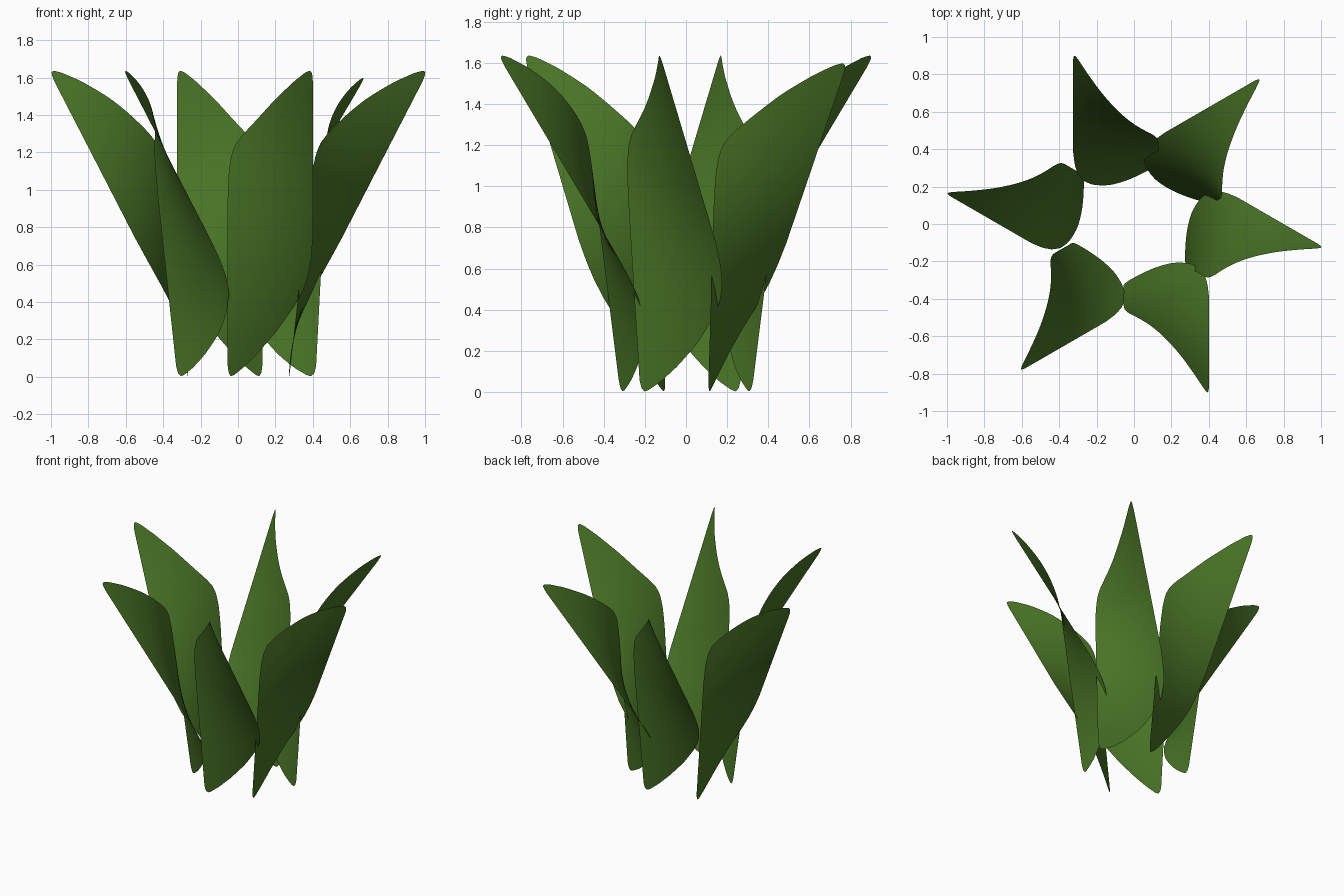
import bpy, math
from mathutils import Matrix, Vector

if "Cube" in bpy.data.objects:
    bpy.data.objects.remove(bpy.data.objects["Cube"])

green = bpy.data.materials.new("leaf_green")
green.diffuse_color = (0.066, 0.174, 0.019, 1)
green.use_nodes = True
green.node_tree.nodes["Principled BSDF"].inputs["Base Color"].default_value = green.diffuse_color

# Upper and lower leaf outline as (x, z), seen face on
UPPER = [(-.055, .95), (-.05, 1.09), (-.035, 1.19), (-.01, 1.25), (.03, 1.3), (.1, 1.375),
         (.2, 1.485), (.3, 1.58), (.36, 1.627), (.385, 1.637), (.396, 1.625), (.4, 1.58)]
LOWER = [(-.055, .06), (-.05, .02), (-.038, .003), (-.02, .01), (.03, .05), (.1, .12),
         (.2, .235), (.3, .375), (.345, .455), (.375, .54), (.392, .63), (.4, .74)]
X0, X1 = -.055, .4
COLS, ROWS = 40, 24

# Lean of the blade edges: left start, left slope, right start, right slope, cup
COMMON = (-.32, -.125, .06, -.595, 1)
STEEP = (-.32, -.06, .2, -.68, .5)


def lookup(points, x):
    """Interpolate an outline at x."""
    for (xa, za), (xb, zb) in zip(points, points[1:]):
        if x <= xb:
            return za + (zb - za) * max(0, (x - xa) / (xb - xa))
    return points[-1][1]


def depth(x, z, lean):
    """Twisted blade: the right edge leans out more than the left, with a light cup."""
    l0, l1, r0, r1, cup = lean
    t = (x - X0) / (X1 - X0)
    left, right = l0 + l1 * z, r0 + r1 * z
    return left + (right - left) * t + cup * 4 * t * (1 - t) * (-.02 + .055 * z / 1.4)


def make_leaf(name, angle, offset, height, lean):
    verts, faces = [], []
    for i in range(COLS + 1):
        x = X0 + (X1 - X0) * (1 - math.cos(math.pi * i / COLS)) / 2
        low, high = lookup(LOWER, x), lookup(UPPER, x)
        for j in range(ROWS + 1):
            z = (low + (high - low) * j / ROWS) * height
            verts.append((x - .04, depth(x, z, lean), z))
    n = ROWS + 1
    for i in range(COLS):
        for j in range(ROWS):
            a = i * n + j
            faces.append((a, a + n, a + n + 1, a + 1))
    mesh = bpy.data.meshes.new(name)
    mesh.from_pydata(verts, [], faces)
    mesh.transform(Matrix.Translation(Vector((.04 + offset[0], offset[1], 0)))
                   @ Matrix.Rotation(math.radians(angle), 4, 'Z'))
    mesh.materials.append(green)
    mesh.polygons.foreach_set("use_smooth", [True] * len(mesh.polygons))
    mesh.update()
    leaf = bpy.data.objects.new(name, mesh)
    bpy.context.collection.objects.link(leaf)


# Ring of six leaves, each nudged slightly off the ring; one leans differently
NUDGES = [(0, 0), (.005, .02), (.05, .03), (-.005, 0), (-.08, .02), (-.04, -.02)]
for k, nudge in enumerate(NUDGES):
    odd = k == 2
    make_leaf(f"leaf_{k + 1}", 60 * k, nudge, .977 if odd else 1, STEEP if odd else COMMON)
